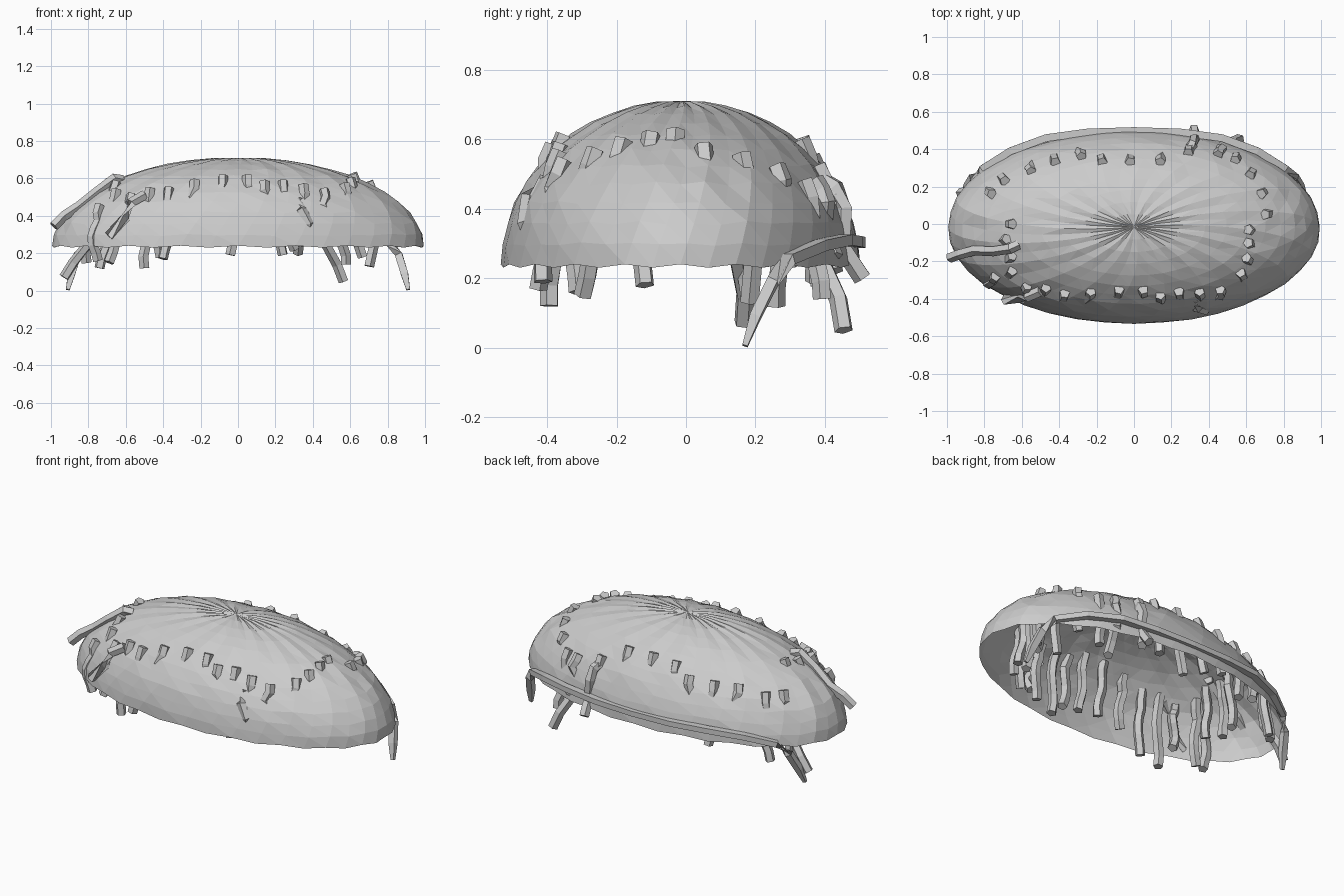
import bpy, bmesh, math, random
from mathutils import Vector

if "Cube" in bpy.data.objects:
    bpy.data.objects.remove(bpy.data.objects["Cube"])

random.seed(4)
grey = bpy.data.materials.new("plain grey")
grey.diffuse_color = (0.6, 0.6, 0.6, 1)
grey.use_nodes = True
grey.node_tree.nodes["Principled BSDF"].inputs["Base Color"].default_value = grey.diffuse_color

CX, CY, CZ = 0.0, -0.016, 0.235     # centre of the dome's rim
RX, RY, RZ = 0.995, 0.518, 0.475    # dome radii


def finish(name, bm):
    me = bpy.data.meshes.new(name)
    bm.to_mesh(me)
    bm.free()
    me.materials.append(grey)
    ob = bpy.data.objects.new(name, me)
    bpy.context.collection.objects.link(ob)
    return ob


def dome_z(x, y):
    k = 1 - ((x - CX) / RX) ** 2 - ((y - CY) / RY) ** 2
    return CZ + RZ * math.sqrt(max(k, 0))


def tube(name, points, ru, rv, sides=5, turn=0.0, tip=1.0):
    """Sweep a polygon along a path; ru is the half width, rv the half height, tip scales both ends."""
    bm = bmesh.new()
    pts = [Vector(p) for p in points]
    rings = []
    for i, p in enumerate(pts):
        t = (pts[min(i + 1, len(pts) - 1)] - pts[max(i - 1, 0)]).normalized()
        ref = Vector((0, 0, 1)) if abs(t.z) < 0.75 else Vector((0, 1, 0))
        u = t.cross(ref).normalized()
        v = u.cross(t)
        s = tip if i in (0, len(pts) - 1) else 1
        rings.append([bm.verts.new(p + (u * ru * math.cos(a) + v * rv * math.sin(a)) * s)
                      for a in (turn + 2 * math.pi * k / sides for k in range(sides))])
    for a, b in zip(rings, rings[1:]):
        for k in range(sides):
            j = (k + 1) % sides
            bm.faces.new((a[k], a[j], b[j], b[k]))
    bm.faces.new(rings[0][::-1])
    bm.faces.new(rings[-1])
    bmesh.ops.recalc_face_normals(bm, faces=bm.faces)
    return finish(name, bm)


# Open shell dome with a scalloped rim, uneven facets and swirling folds near the crown
bm = bmesh.new()
SEG, RINGS = 40, 12
rows = []
for r in range(RINGS):
    e = math.pi / 2 * r / RINGS
    row = []
    for s in range(SEG):
        a = 2 * math.pi * (s + 0.25 * r) / SEG
        jit = random.uniform(-0.004, 0.004)
        wave = 0.005 * (-1) ** s if r == 0 else 0.003 * (-1) ** s + jit * math.cos(e)
        row.append(bm.verts.new((CX + RX * math.cos(e) * math.cos(a) * (1 + jit),
                                 CY + RY * math.cos(e) * math.sin(a) * (1 + jit),
                                 CZ + RZ * math.sin(e) + wave)))
    rows.append(row)
for a, b in zip(rows, rows[1:]):
    for s in range(SEG):
        j = (s + 1) % SEG
        bm.faces.new((a[s], a[j], b[s]))
        bm.faces.new((a[j], b[j], b[s]))
top = bm.verts.new((CX, CY, CZ + RZ))
for s in range(SEG):
    bm.faces.new((rows[-1][s], rows[-1][(s + 1) % SEG], top))
finish("dome_shell", bm)

# Hanging strands: x and y where each pierces the dome, and height of its tip
strands = [
    (-.65, 0, .26), (-.68, -.08, .25), (-.65, -.17, .28), (-.65, -.25, .15),
    (-.69, .23, .12), (-.76, .16, .15), (-.55, .28, .25), (-.42, .33, .18),
    (-.28, .36, .26), (-.17, .33, .25), (-.02, .33, .19), (.14, .33, .26),
    (.29, .38, .22), (.45, .37, .26), (.54, .34, .14), (.62, .26, .24),
    (.68, .16, .13), (.70, .05, .24), (.61, -.03, .27), (.61, -.10, .18),
    (.60, -.18, .26), (.57, -.26, .25), (.46, -.35, .26), (.35, -.36, .24),
    (.24, -.36, .19), (.14, -.38, .27), (.05, -.35, .26), (-.08, -.35, .28),
    (-.23, -.36, .27), (-.37, -.37, .17), (-.47, -.34, .12), (-.57, -.33, .26),
    (-.74, -.28, .16)]
for n, (x, y, tip) in enumerate(strands):
    z0 = dome_z(x, y) + 0.016
    out = Vector((x / RX ** 2, y / RY ** 2)).normalized()
    path = []
    for i in range(8):
        f = i / 7
        w = 0.02 * math.sin(f * 7 + n) * (i > 1)
        # follow the slope of the dome briefly, then drop inside it
        push = 0.016 * min(i, 1.2) + 0.03 * f
        path.append((x + out.x * push + w, y + out.y * push + w * 0.5, z0 + (tip - z0) * f))
    tube(f"hanging_strand_{n + 1}", path, 0.028, 0.028, 5, n * 0.7)

# Longer loose strands that bend outward past the shell
loose = {
    "left_loose_strand": [(-.62, -.11, .59), (-.66, -.13, .60), (-.75, -.145, .53),
                          (-.85, -.14, .45), (-.93, -.16, .40), (-.985, -.18, .345)],
    "front_left_loose_strand": [(-.50, -.36, .51), (-.57, -.39, .47), (-.60, -.40, .39),
                                (-.69, -.405, .29)],
    "front_right_loose_strand": [(.33, -.40, .48), (.34, -.45, .43), (.38, -.46, .36), (.37, -.43, .30)],
    "rear_loose_strand": [(.28, .36, .50), (.31, .43, .46), (.32, .455, .40), (.33, .45, .29),
                          (.32, .51, .20)],
    "rear_right_loose_strand": [(.45, .34, .40), (.47, .39, .25), (.53, .44, .14), (.565, .455, .05)],
    "rear_left_loose_strand": [(-.76, .17, .42), (-.80, .15, .25), (-.88, .17, .15), (-.93, .165, .07)],
}
for n, (name, path) in enumerate(loose.items()):
    tube(name, path, 0.028, 0.028, 5, 0.5 + n)

# Thin strap round the back, dropping to a point on each side
half = [(.91, .17, .005), (.89, .20, .09), (.86, .25, .19), (.81, .295, .255),
        (.66, .39, .295), (.47, .46, .31), (.25, .49, .305)]
path = half + [(0, .498, .303)] + [(-x, y, z) for x, y, z in reversed(half)]
tube("rear_strap", path, 0.028, 0.022, 4, math.pi / 4, 0.5)
